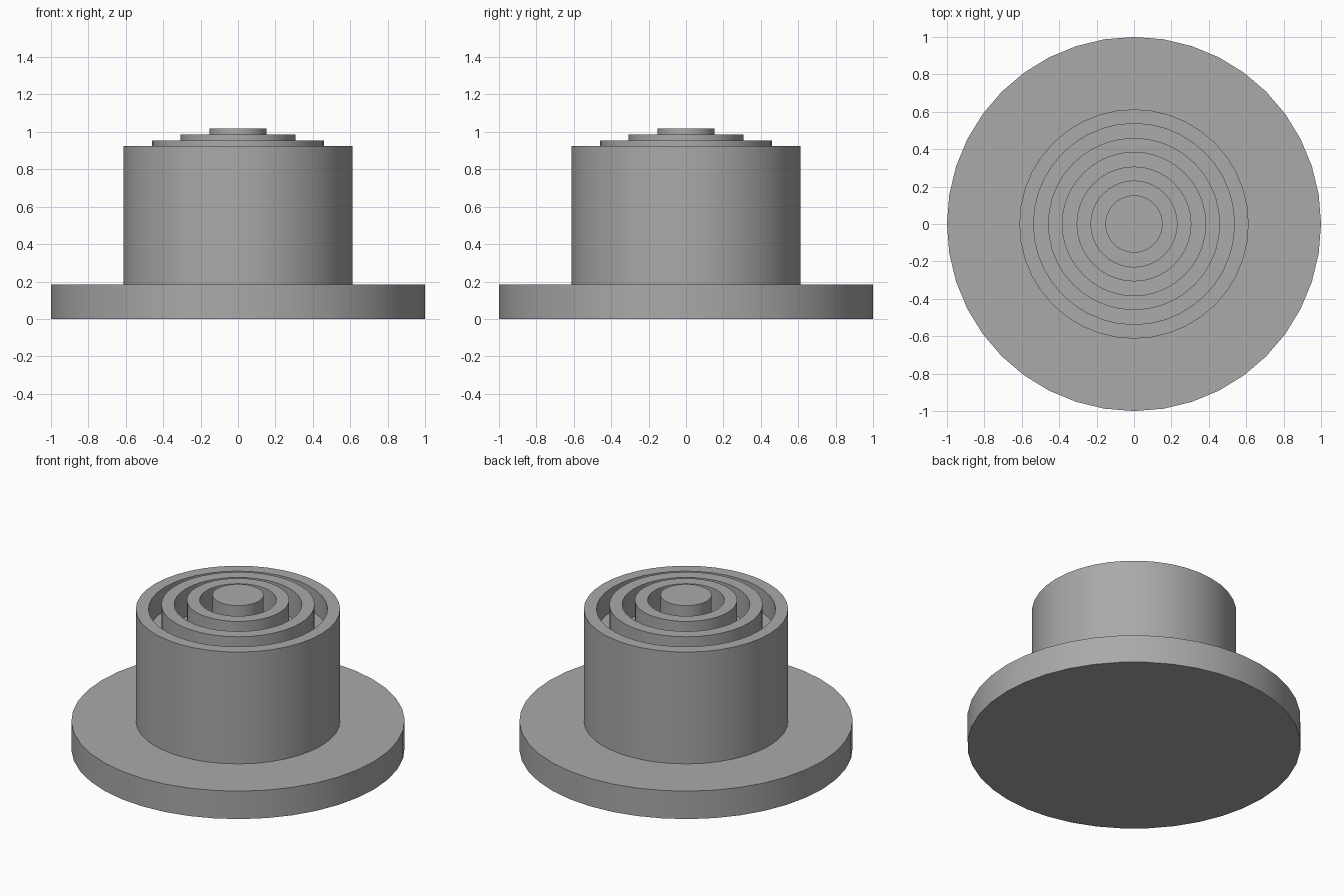
import bpy, math

SIDES = 40
FLOOR = 0.77

cube = bpy.data.objects.get("Cube")
if cube:
    bpy.data.objects.remove(cube, do_unlink=True)

grey = bpy.data.materials.new("mid grey")
grey.use_nodes = True
colour = (0.4, 0.4, 0.4, 1)
grey.diffuse_color = colour
grey.node_tree.nodes["Principled BSDF"].inputs["Base Color"].default_value = colour


def lathe(name, profile):
    """Spin an (r, z) profile around z; points on the axis become single vertices."""
    verts, rings, faces = [], [], []
    for r, z in profile:
        count = SIDES if r > 0 else 1
        start = len(verts)
        for i in range(count):
            a = math.tau * i / SIDES
            verts.append((r * math.cos(a), r * math.sin(a), z))
        rings.append([start + i % count for i in range(SIDES)])
    for low, high in zip(rings, rings[1:]):
        for i in range(SIDES):
            j = (i + 1) % SIDES
            quad = (low[i], low[j], high[j], high[i])
            faces.append(tuple(dict.fromkeys(quad)))
    mesh = bpy.data.meshes.new(name)
    mesh.from_pydata(verts, [], faces)
    mesh.materials.append(grey)
    obj = bpy.data.objects.new(name, mesh)
    bpy.context.collection.objects.link(obj)
    bpy.ops.object.select_all(action='DESELECT')
    obj.select_set(True)
    bpy.context.view_layer.objects.active = obj
    bpy.ops.object.shade_smooth_by_angle(angle=math.radians(30))
    return obj


# Wide disc and hollow-topped drum, as one stepped solid
outline = [(0, 0), (1, 0), (1, 0.185), (0.613, 0.185), (0.613, 0.925), (0.537, 0.925)]

# Concentric ridges, each a little taller towards the middle
for outer, inner, top in [(0.46, 0.383, 0.955), (0.307, 0.23, 0.985)]:
    outline += [(outer, FLOOR), (outer, top), (inner, top), (inner, FLOOR)]
outline.insert(6, (0.537, FLOOR))

# Central post
outline += [(0.153, FLOOR), (0.153, 1.018), (0, 1.018)]
lathe("stepped_ring_pedestal", outline)
